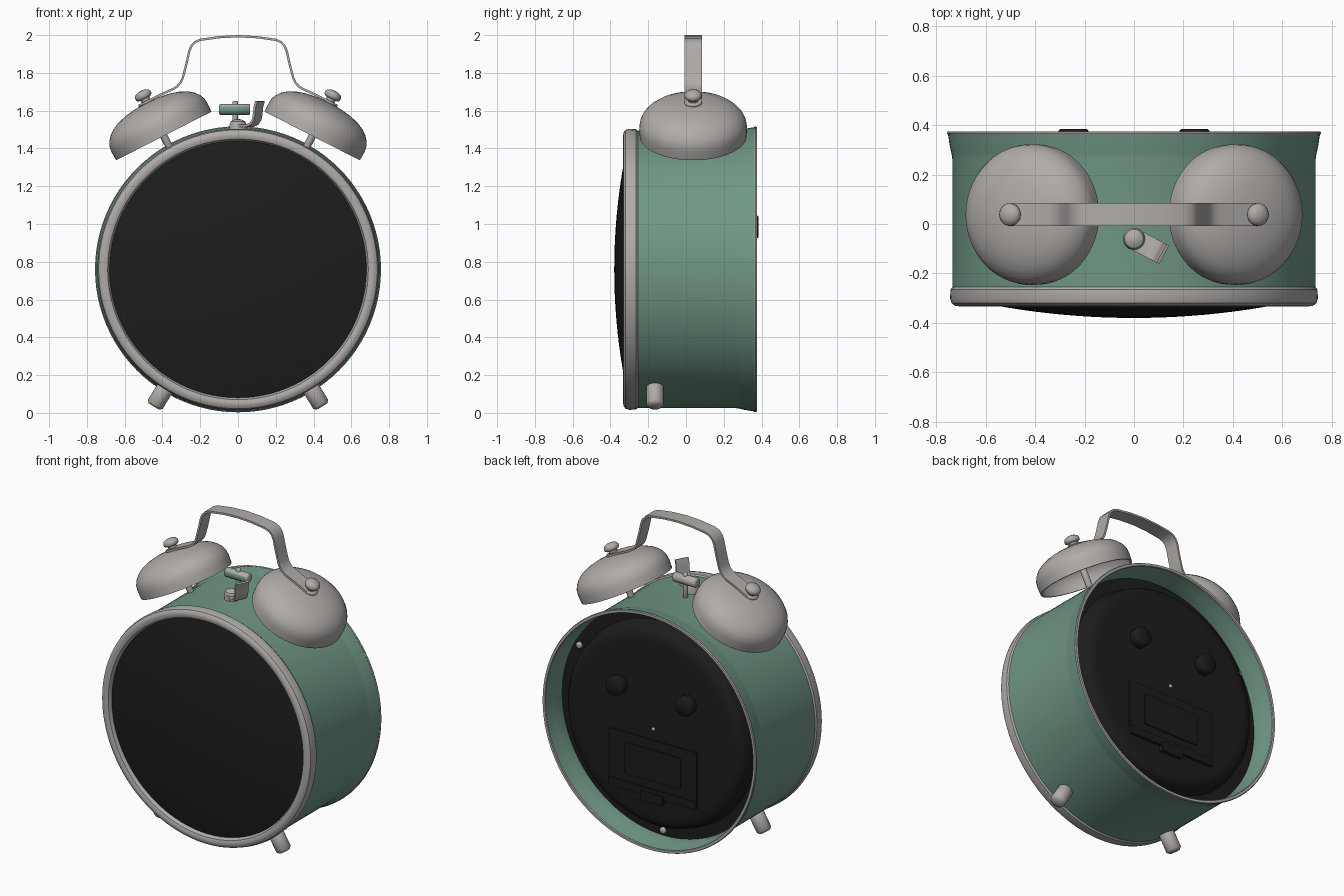
import bpy, bmesh, math
from mathutils import Vector, Matrix

if "Cube" in bpy.data.objects:
    bpy.data.objects.remove(bpy.data.objects["Cube"])


def material(name, rgb):
    m = bpy.data.materials.new(name)
    m.diffuse_color = (*rgb, 1)
    m.use_nodes = True
    m.node_tree.nodes["Principled BSDF"].inputs["Base Color"].default_value = m.diffuse_color
    return m


GREEN = material("sage green", (0.16, 0.31, 0.235))
GREY = material("warm grey metal", (0.43, 0.41, 0.395))
BLACK = material("black", (0.012, 0.012, 0.012))

CZ = 0.76          # height of the clock axis
BELL_Y = 0.038     # depth of bells and handle
TILT = math.radians(27)


def finish(bm, name, mat, loc=(0, 0, 0), axis=None, angle=35):
    bmesh.ops.remove_doubles(bm, verts=bm.verts, dist=1e-5)
    bmesh.ops.recalc_face_normals(bm, faces=bm.faces)
    me = bpy.data.meshes.new(name)
    for f in bm.faces:
        f.smooth = True
    bm.to_mesh(me)
    bm.free()
    me.set_sharp_from_angle(angle=math.radians(angle))
    me.materials.append(mat)
    ob = bpy.data.objects.new(name, me)
    bpy.context.collection.objects.link(ob)
    ob.location = loc
    if axis is not None:
        ob.rotation_mode = 'QUATERNION'
        ob.rotation_quaternion = Vector(axis).to_track_quat('Z', 'Y')
    return ob


def lathe(name, profile, mat, loc, axis=(0, 0, 1), n=32, angle=35):
    """Revolve (radius, height) points around an axis."""
    bm = bmesh.new()
    rings = []
    for r, h in profile:
        if r < 1e-6:
            rings.append([bm.verts.new((0, 0, h))] * n)
        else:
            rings.append([bm.verts.new((r * math.cos(2 * math.pi * i / n),
                                        r * math.sin(2 * math.pi * i / n), h)) for i in range(n)])
    for a, b in zip(rings, rings[1:]):
        for i in range(n):
            j = (i + 1) % n
            quad = list(dict.fromkeys((a[i], a[j], b[j], b[i])))
            if len(quad) > 2:
                bm.faces.new(quad)
    return finish(bm, name, mat, loc, axis, angle)


def rod(name, r, h0, h1, mat, loc, axis=(0, 0, 1), bev=0.006, n=24):
    """Capped cylinder with softened ends."""
    prof = [(0, h0), (r - bev, h0), (r, h0 + bev), (r, h1 - bev), (r - bev, h1), (0, h1)]
    return lathe(name, prof, mat, loc, axis, n, 50)


def strap(name, path, width, thick, mat, loc, rot=0):
    """Flat band following an (x, z) path."""
    bm = bmesh.new()
    rows = []
    for i, (x, z) in enumerate(path):
        p, q = path[max(i - 1, 0)], path[min(i + 1, len(path) - 1)]
        t = Vector((q[0] - p[0], 0, q[1] - p[1])).normalized()
        nrm = Vector((-t.z, 0, t.x)) * thick / 2
        c = Vector((x, 0, z))
        w = Vector((0, width / 2, 0))
        rows.append([bm.verts.new(v) for v in (c + nrm - w, c + nrm + w, c - nrm + w, c - nrm - w)])
    for a, b in zip(rows, rows[1:]):
        for i in range(4):
            bm.faces.new((a[i], a[(i + 1) % 4], b[(i + 1) % 4], b[i]))
    bm.faces.new(rows[0])
    bm.faces.new(rows[-1])
    ob = finish(bm, name, mat, loc)
    ob.rotation_euler.z = rot
    return ob


def plate(name, x0, x1, y0, y1, z0, z1, mat):
    bm = bmesh.new()
    bmesh.ops.create_cube(bm, size=1)
    bmesh.ops.scale(bm, vec=(x1 - x0, y1 - y0, z1 - z0), verts=bm.verts)
    up = [e for e in bm.edges if abs(e.verts[0].co.y - e.verts[1].co.y) > 1e-4]
    bmesh.ops.bevel(bm, geom=up, offset=0.01, segments=3, affect='EDGES', profile=0.5)
    return finish(bm, name, mat, ((x0 + x1) / 2, (y0 + y1) / 2, (z0 + z1) / 2))


C = (0, 0, CZ)
BACK = (0, 1, 0)

# Case: drum shell flaring at the back
lathe("case", [(.70, -.255), (.735, -.255), (.735, .265), (.738, .285), (.744, .31), (.753, .366),
               (.738, .366), (.728, .30), (.72, .27), (.72, .20), (.70, .20), (.70, -.255)],
      GREEN, C, BACK, 96)
lathe("back_rim", [(.736, .364), (.754, .362), (.757, .368), (.753, .375), (.738, .375),
                   (.734, .370), (.736, .364)], GREY, C, BACK, 96)

# Front ring and domed face
lathe("front_bezel", [(.67, -.255), (.733, -.255), (.742, -.265), (.744, -.30), (.738, -.32),
                      (.724, -.331), (.706, -.333), (.69, -.327), (.681, -.313), (.678, -.29),
                      (.67, -.255)], GREY, C, BACK, 96)
dome = [(.69 * i / 12, -.38 + .16 * (.69 * i / 12) ** 2) for i in range(13)]
lathe("domed_face", dome + [(.69, -.27), (0, -.27)], BLACK, C, BACK, 96)

# Back cover with raised centre, knobs and screws
lathe("back_cover", [(0, .18), (.722, .18), (.722, .225), (.65, .228), (.638, .25), (.632, .29),
                     (.615, .312), (.585, .323), (.55, .326), (0, .326)], BLACK, C, BACK, 96)
for s in (-1, 1):
    rod("setting_knob", .06, .32, .384, BLACK, (s * .245, 0, .985), BACK)
for a in (30, 150, 270):
    a = math.radians(a)
    rod("back_screw", .02, .22, .245, GREY, (.685 * math.cos(a), 0, CZ + .685 * math.sin(a)), BACK)
rod("centre_pin", .011, .32, .338, GREY, C, BACK, .003, 12)

# Battery door
plate("battery_door", -.31, .31, .32, .334, CZ - .43, CZ - .07, BLACK)
plate("door_panel", -.2, .2, .33, .341, CZ - .33, CZ - .13, BLACK)
plate("door_ledge", -.31, .31, .33, .344, CZ - .43, CZ - .38, BLACK)
plate("door_latch", -.08, .08, .325, .352, CZ - .465, CZ - .405, BLACK)

# Bells, posts, nuts and feet on both sides
bell = [(.283, 0), (.285, .05), (.281, .08), (.27, .105), (.25, .13), (.222, .152), (.18, .172),
        (.13, .186), (.07, .195), (0, .198)]
inner = [(max(r - .01, 0), h - .01 if h else 0) for r, h in reversed(bell)]
for s in (-1, 1):
    axis = (s * math.sin(TILT), 0, math.cos(TILT))
    base = (s * .393, BELL_Y, 1.466)
    lathe("bell", bell + inner + [bell[0]], GREY, base, axis, 64)
    rod("bell_post", .02, -.13, .2, GREY, base, axis)
    rod("handle_end", .047, .194, .208, GREY, base, axis, .003)
    rod("nut_neck", .026, .2, .24, GREY, base, axis)
    lathe("bell_nut", [(0, .222), (.034, .222), (.045, .23), (.046, .245), (.038, .258),
                       (.02, .266), (0, .268)], GREY, base, axis, 24, 60)
    rod("foot", .046, .69, .852, GREY, (0, -.164, CZ),
        (s * math.sin(math.radians(31.5)), 0, -math.cos(math.radians(31.5))), .014)

# Carrying handle
half = [(.49, 1.644), (.42, 1.680), (.345, 1.714), (.322, 1.728), (.303, 1.75), (.292, 1.775),
        (.275, 1.84), (.258, 1.915), (.247, 1.942), (.228, 1.963), (.2, 1.975), (.1, 1.989)]
strap("handle", [(-x, z) for x, z in half] + [(0, 1.994)] + half[::-1], .094, .012, GREY,
      (0, BELL_Y, 0))

# Hammer: post with a cross cylinder, green on its front
rod("hammer_post", .015, 1.47, 1.652, GREY, (-.015, .026, 0), n=16)
head = rod("hammer_head", .03, -.082, .082, GREY, (-.018, .026, 1.606), (1, 0, 0))
head.data.materials.append(GREEN)
rot = head.rotation_quaternion.to_matrix()
for f in head.data.polygons:
    d = rot @ f.normal
    if d.y < -.3 and d.z < .4 and abs(d.x) < .3:
        f.material_index = 1

# Alarm lever in front of the hammer
lathe("lever_pivot", [(0, 1.47), (.045, 1.47), (.045, 1.525), (.038, 1.543), (.02, 1.553), (0, 1.556)],
      GREY, (0, -.06, 0), n=24)
strap("alarm_lever", [(0, 1.52), (.07, 1.52), (.095, 1.53), (.112, 1.553), (.118, 1.58),
                      (.122, 1.62), (.132, 1.65)], .085, .013, GREY, (0, -.06, 0), math.radians(-28))
